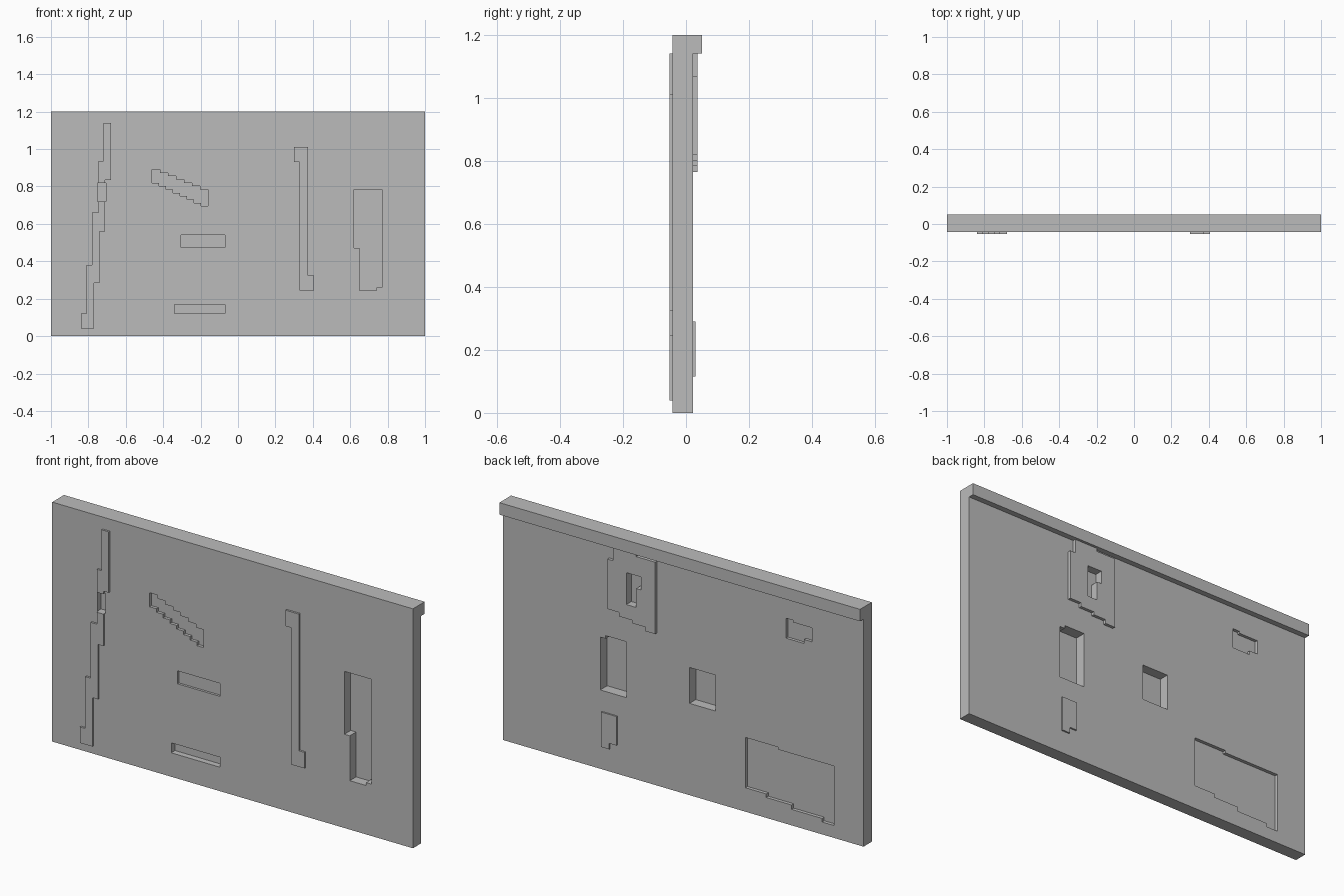
import bpy
import bmesh

old_cube = bpy.data.objects.get("Cube")
if old_cube:
    bpy.data.objects.remove(old_cube, do_unlink=True)

FRONT, BACK = -0.043, 0.022
LIP_BACK = 0.05

grey = bpy.data.materials.new("plain_grey")
grey.use_nodes = True
grey.diffuse_color = (0.5, 0.5, 0.5, 1)
grey.node_tree.nodes["Principled BSDF"].inputs["Base Color"].default_value = (0.5, 0.5, 0.5, 1)


def extrude(name, ring, offset):
    """Extrude a closed ring of 3D points along an offset into a solid."""
    bm = bmesh.new()
    face = bm.faces.new([bm.verts.new(point) for point in ring])
    grown = bmesh.ops.extrude_face_region(bm, geom=[face])
    moved = [item for item in grown["geom"] if isinstance(item, bmesh.types.BMVert)]
    bmesh.ops.translate(bm, verts=moved, vec=offset)
    bmesh.ops.recalc_face_normals(bm, faces=bm.faces)
    mesh = bpy.data.meshes.new(name)
    bm.to_mesh(mesh)
    bm.free()
    mesh.materials.append(grey)
    obj = bpy.data.objects.new(name, mesh)
    bpy.context.scene.collection.objects.link(obj)
    return obj


def prism(name, outline, start, end):
    """Solid with an x-z outline between two depths."""
    return extrude(name, [(x, start, z) for x, z in outline], (0, end - start, 0))


def box(left, right, bottom, top):
    return [(left, bottom), (right, bottom), (right, top), (left, top)]


def staircase(left, right, high, low, count):
    """Corner points of a stepped line going down to the right."""
    points = []
    for i in range(count):
        z = high + (low - high) * i / (count - 1)
        for edge in (i, i + 1):
            points.append((left + (right - left) * edge / count, z))
    return points


def cut(target, cutter):
    modifier = target.modifiers.new("recess", "BOOLEAN")
    modifier.operation = "DIFFERENCE"
    modifier.solver = "EXACT"
    modifier.object = cutter
    bpy.context.view_layer.objects.active = target
    bpy.ops.object.modifier_apply(modifier=modifier.name)


def front_recess(name, outline, depth):
    return prism(name, outline, FRONT - 0.03, FRONT + depth)


def back_recess(name, outline, depth):
    return prism(name, outline, BACK - depth, BACK + 0.025)


# Slab with an overhanging lip along the top of the back
profile = [(FRONT, 0), (BACK, 0), (BACK, 1.14), (LIP_BACK, 1.14), (LIP_BACK, 1.2), (FRONT, 1.2)]
slab = extrude("slab", [(-1, y, z) for y, z in profile], (2, 0, 0))

# Raised strips on the front
stepped_outline = [
    (-.68, 1.14), (-.72, 1.14), (-.72, .935), (-.745, .935), (-.745, .66), (-.78, .66),
    (-.78, .38), (-.81, .38), (-.81, .12), (-.84, .12), (-.84, .04), (-.77, .04),
    (-.77, .285), (-.74, .285), (-.74, .56), (-.71, .56), (-.71, .835), (-.68, .835)]
stepped_strip = prism("stepped_strip", stepped_outline, FRONT - 0.01, FRONT + 0.005)
hooked_outline = [(.3, 1.01), (.375, 1.01), (.375, .325), (.405, .325),
                  (.405, .245), (.33, .245), (.33, .93), (.3, .93)]
prism("hooked_strip", hooked_outline, FRONT - 0.01, FRONT + 0.005)

# Raised plates on the back
panel_outline = [
    (.38, 1.14), (.38, 1.07), (.41, 1.07), (.41, .82), (.345, .82), (.345, .8), (.27, .8),
    (.27, .785), (.2, .785), (.2, .765), (.145, .765), (.145, 1.125), (.25, 1.125), (.25, 1.14)]
back_panel = prism("back_panel", panel_outline, BACK - 0.005, BACK + 0.015)
tab_outline = [(.45, .29), (.365, .29), (.365, .145), (.405, .145), (.405, .115), (.45, .115)]
prism("back_tab", tab_outline, BACK - 0.005, BACK + 0.008)

# Recesses in the front
stairs = staircase(-.46, -.16, .89, .785, 7) + staircase(-.46, -.16, .82, .695, 8)[::-1]
tall_outline = [(.62, .785), (.77, .785), (.77, .26), (.74, .26),
                (.74, .245), (.65, .245), (.65, .47), (.62, .47)]
strip_pocket = front_recess("strip_pocket", box(-.75, -.705, .72, .82), 0.03)
slab_cutters = [
    front_recess("stair_recess", stairs, 0.015),
    front_recess("upper_slot", box(-.305, -.07, .475, .54), 0.012),
    front_recess("lower_slot", box(-.34, -.07, .12, .17), 0.03),
    front_recess("tall_recess", tall_outline, 0.05),
    strip_pocket,
]

# Recesses in the back
window_outline = [(.46, .395), (.46, .66), (.43, .66), (.43, .675), (.315, .675), (.315, .395)]
small_outline = [(-.57, 1.03), (-.57, .93), (-.67, .93), (-.67, .95),
                 (-.715, .95), (-.715, 1.02), (-.61, 1.02), (-.61, 1.03)]
wide_outline = [
    (-.345, .372), (-.345, .12), (-.46, .12), (-.46, .102), (-.6, .102), (-.6, .08),
    (-.77, .08), (-.77, .062), (-.836, .062), (-.836, .36), (-.525, .36), (-.525, .372)]
panel_hole = [(.305, 1.03), (.225, 1.03), (.225, .965), (.25, .965), (.25, .87), (.305, .87)]
panel_pocket = back_recess("panel_pocket", panel_hole, 0.025)
slab_cutters += [
    back_recess("window_recess", window_outline, 0.055),
    back_recess("square_recess", box(-.18, -.035, .46, .64), 0.05),
    back_recess("small_recess", small_outline, 0.015),
    back_recess("wide_recess", wide_outline, 0.017),
    panel_pocket,
]

# Cut everything, then drop the cutters
cut(stepped_strip, strip_pocket)
cut(back_panel, panel_pocket)
for cutter in slab_cutters:
    cut(slab, cutter)
for cutter in slab_cutters:
    bpy.data.objects.remove(cutter, do_unlink=True)
